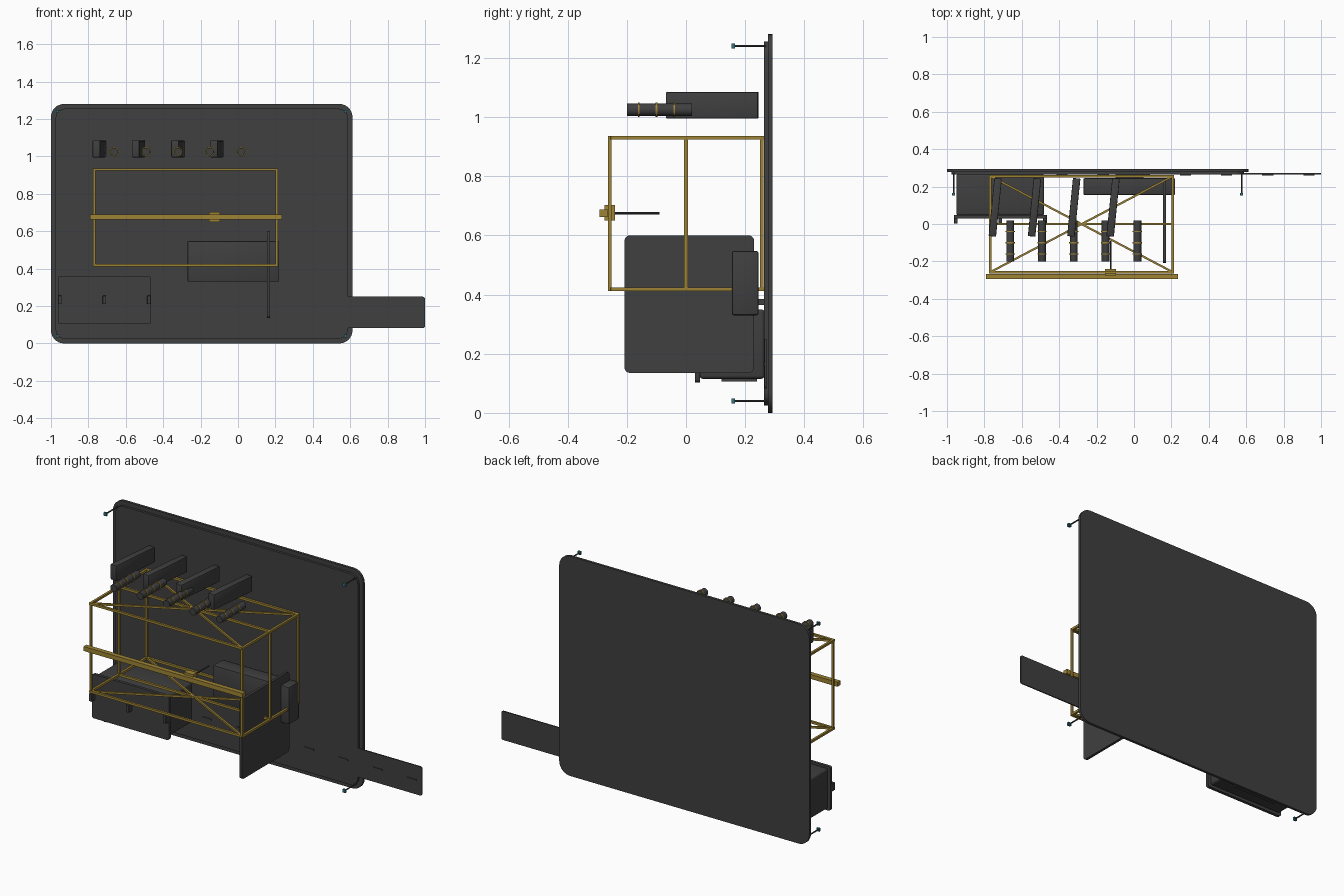
import bpy, bmesh, math
from mathutils import Vector, Matrix

if "Cube" in bpy.data.objects:
    bpy.data.objects.remove(bpy.data.objects["Cube"])


def material(name, rgb):
    m = bpy.data.materials.new(name)
    m.diffuse_color = (*rgb, 1)
    m.use_nodes = True
    m.node_tree.nodes["Principled BSDF"].inputs["Base Color"].default_value = m.diffuse_color
    return m


DARK = material("charcoal", (0.05, 0.05, 0.05))
GOLD = material("gold", (0.34, 0.23, 0.035))
TEAL = material("teal", (0.03, 0.17, 0.2))


def finish(name, bm, mat, smooth=False):
    bmesh.ops.recalc_face_normals(bm, faces=bm.faces)
    me = bpy.data.meshes.new(name)
    bm.to_mesh(me)
    bm.free()
    me.materials.append(mat)
    ob = bpy.data.objects.new(name, me)
    bpy.context.collection.objects.link(ob)
    if smooth:
        bpy.ops.object.select_all(action='DESELECT')
        ob.select_set(True)
        bpy.context.view_layer.objects.active = ob
        bpy.ops.object.shade_smooth_by_angle(angle=math.radians(35))
    return ob


def box(name, lo, hi, mat=DARK, axis=None, r=0.0, seg=6, turn=0.0):
    """Box between two corners; axis rounds the edges along that axis, None rounds all."""
    lo, hi = Vector(lo), Vector(hi)
    bm = bmesh.new()
    bmesh.ops.create_cube(bm, size=1)
    bmesh.ops.scale(bm, vec=hi - lo, verts=bm.verts)
    if r:
        edges = [e for e in bm.edges if axis is None or
                 abs((e.verts[0].co - e.verts[1].co).normalized()[axis]) > 0.9]
        bmesh.ops.bevel(bm, geom=edges, offset=r, segments=seg, profile=0.5, affect='EDGES')
    bmesh.ops.transform(bm, verts=bm.verts,
                        matrix=Matrix.Translation((lo + hi) / 2) @ Matrix.Rotation(turn, 4, 'Z'))
    return finish(name, bm, mat, bool(r))


def rod(name, a, b, radius, mat=DARK, sides=16):
    a, b = Vector(a), Vector(b)
    d = b - a
    bm = bmesh.new()
    bmesh.ops.create_cone(bm, cap_ends=True, segments=sides, radius1=radius,
                          radius2=radius, depth=d.length)
    bmesh.ops.transform(bm, verts=bm.verts, matrix=Matrix.Translation((a + b) / 2)
                        @ d.to_track_quat('Z', 'Y').to_matrix().to_4x4())
    return finish(name, bm, mat, True)


def bar(name, a, b, t=0.013, mat=GOLD):
    """Square bar between two points."""
    a, b = Vector(a), Vector(b)
    d = b - a
    bm = bmesh.new()
    bmesh.ops.create_cube(bm, size=1)
    bmesh.ops.scale(bm, vec=(t, t, d.length + t), verts=bm.verts)
    bmesh.ops.transform(bm, verts=bm.verts, matrix=Matrix.Translation((a + b) / 2)
                        @ d.to_track_quat('Z', 'Y').to_matrix().to_4x4())
    return finish(name, bm, mat)


# Back panel with raised front face
box("back_panel", (-1, 0.278, 0), (0.612, 0.293, 1.28), axis=1, r=0.07, seg=8)
box("back_panel_face", (-0.975, 0.264, 0.025), (0.587, 0.28, 1.255), axis=1, r=0.05, seg=8)

# Corner pins with teal tips
for x in (-0.965, 0.575):
    for z in (0.04, 1.24):
        rod("corner_pin", (x, 0.16, z), (x, 0.27, z), 0.004, sides=8)
        box("pin_tip", (x - 0.009, 0.153, z - 0.009), (x + 0.009, 0.165, z + 0.009), TEAL)

# Side strip running through the panel, with slots
box("side_strip", (-0.5, 0.265, 0.082), (1, 0.272, 0.25), axis=1, r=0.012, seg=3)
for i in range(7):
    x = 0.935 - 0.22 * i
    box("strip_slot", (x - 0.03, 0.26, 0.161), (x + 0.03, 0.266, 0.169))

# Gold cage
X, Y, Z = (-0.768, 0.207), (-0.257, 0.256), (0.418, 0.93)
for x in X:
    for y in (Y[0], 0.0, Y[1]):
        bar("cage_post", (x, y, Z[0]), (x, y, Z[1]), 0.012)
for z in Z:
    for y in (Y[0], 0.0, Y[1]):
        bar("cage_long_bar", (X[0], y, z), (X[1], y, z))
    for x in X:
        bar("cage_cross_bar", (x, Y[0], z), (x, Y[1], z))
    bar("cage_diagonal", (X[0], Y[0], z), (X[1], Y[1], z), 0.011)
    bar("cage_diagonal", (X[0], Y[1], z), (X[1], Y[0], z), 0.011)

# Front rail, sliding clamp and its probe
box("front_rail", (-0.79, -0.293, 0.662), (0.235, -0.266, 0.688), GOLD)
box("rail_clamp", (-0.155, -0.275, 0.65), (-0.095, -0.24, 0.702), GOLD)
rod("clamp_probe", (-0.125, -0.25, 0.675), (-0.125, -0.09, 0.675), 0.004, sides=8)

# Turned upper blocks
for i in range(4):
    x = -0.742 + 0.21 * i
    box("upper_block", (x - 0.02, -0.067, 0.995), (x + 0.02, 0.245, 1.085),
        r=0.004, seg=2, turn=-0.1)

# Tubes with gold rings
for i in range(5):
    x = -0.662 + 0.17 * i
    rod("tube", (x, -0.2, 1.025), (x, 0.02, 1.025), 0.021, sides=24)
    for y in (-0.16, -0.10, -0.04):
        rod("tube_ring", (x, y - 0.003, 1.025), (x, y + 0.003, 1.025), 0.025, GOLD, 24)

# Side plate and rear block
box("side_plate", (0.155, -0.208, 0.135), (0.17, 0.23, 0.6), axis=0, r=0.018, seg=4)
box("rear_block", (-0.27, 0.155, 0.33), (0.22, 0.245, 0.547), r=0.006, seg=2)
box("rear_block_mount", (-0.1, 0.24, 0.365), (0.05, 0.266, 0.385))

# Lower case with lid and latches
box("lower_case", (-0.95, 0.045, 0.115), (-0.48, 0.266, 0.35), r=0.012, seg=3)
box("case_lid", (-0.963, 0.03, 0.103), (-0.466, 0.047, 0.36), axis=1, r=0.012, seg=3)
box("case_foot", (-0.85, 0.12, 0.106), (-0.58, 0.24, 0.117))
for x in (-0.953, -0.715, -0.476):
    box("case_latch", (x - 0.01, 0.003, 0.21), (x + 0.01, 0.035, 0.255), r=0.002, seg=1)
